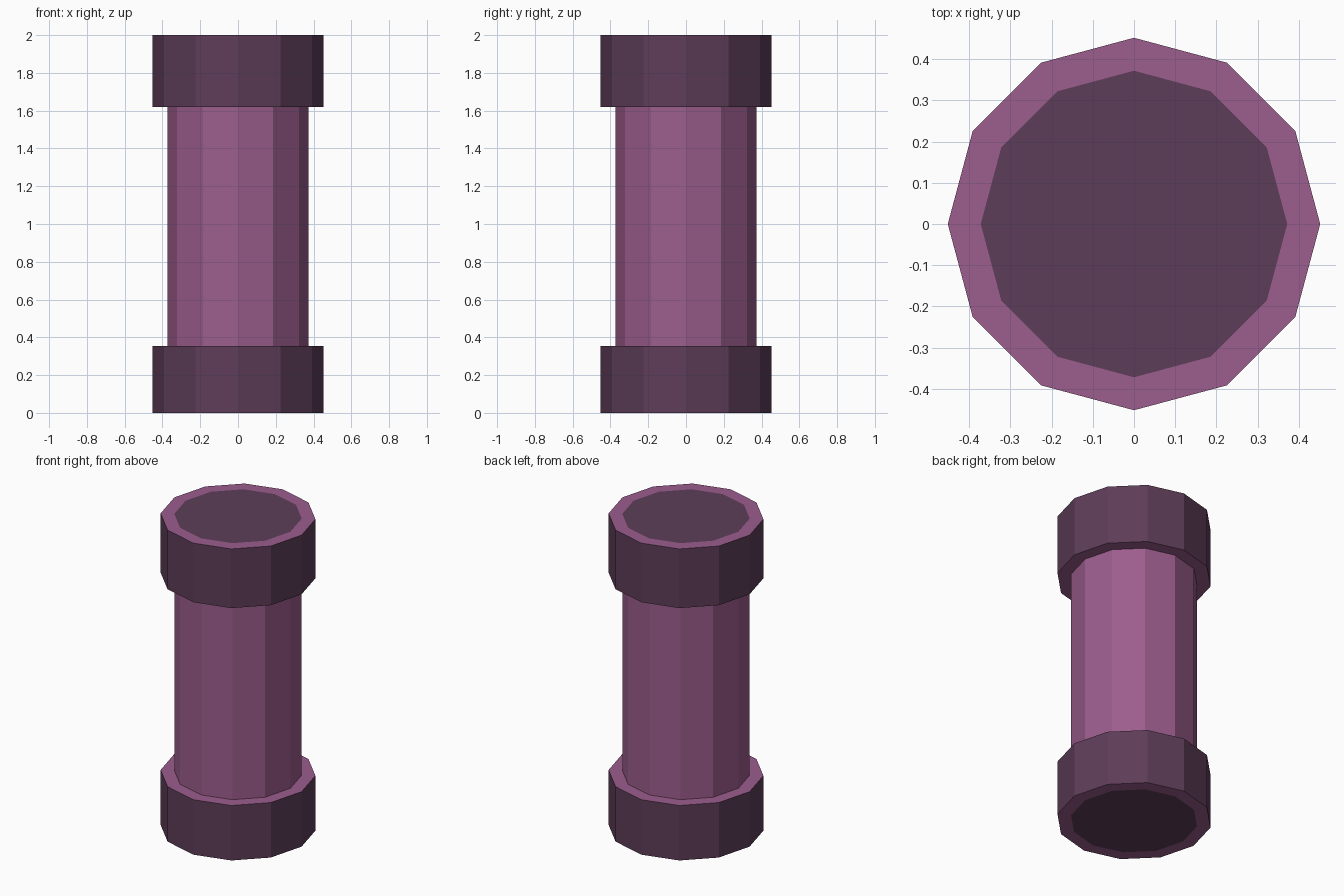
import bpy, bmesh, math

if "Cube" in bpy.data.objects:
    bpy.data.objects.remove(bpy.data.objects["Cube"])

SIDES = 12
R_OUT, R_IN = 0.452, 0.372
Z_LOW, Z_HIGH, Z_TOP = 0.353, 1.62, 2.0


def srgb(r, g, b):
    def lin(c):
        c /= 255
        return c / 12.92 if c <= 0.04045 else ((c + 0.055) / 1.055) ** 2.4
    return (lin(r), lin(g), lin(b), 1)


light = bpy.data.materials.new("light_plum")
light.diffuse_color = srgb(156, 93, 141)
light.use_nodes = True
light.node_tree.nodes["Principled BSDF"].inputs["Base Color"].default_value = light.diffuse_color
dark = bpy.data.materials.new("dark_plum")
dark.diffuse_color = srgb(93, 61, 88)
dark.use_nodes = True
dark.node_tree.nodes["Principled BSDF"].inputs["Base Color"].default_value = dark.diffuse_color


def lathe(name, profile, colours, cap_start=False, cap_end=False):
    """Faceted lathe: colours holds one index per band (0 light, 1 dark); caps are dark."""
    bm = bmesh.new()
    rings = []
    for r, z in profile:
        rings.append([bm.verts.new((r * math.cos(2 * math.pi * i / SIDES),
                                    r * math.sin(2 * math.pi * i / SIDES), z))
                      for i in range(SIDES)])
    for a, b, c in zip(rings, rings[1:], colours):
        for i in range(SIDES):
            j = (i + 1) % SIDES
            bm.faces.new((a[i], a[j], b[j], b[i])).material_index = c
    if cap_start:
        bm.faces.new(rings[0][::-1]).material_index = 1
    if cap_end:
        bm.faces.new(rings[-1]).material_index = 1
    me = bpy.data.meshes.new(name)
    bm.to_mesh(me)
    bm.free()
    me.materials.append(light)
    me.materials.append(dark)
    ob = bpy.data.objects.new(name, me)
    bpy.context.collection.objects.link(ob)


# Lower collar: dark bottom disc, light rims, dark wall
lathe("lower_collar", [(R_IN, 0), (R_OUT, 0), (R_OUT, Z_LOW), (R_IN, Z_LOW)],
      [0, 1, 0], cap_start=True)
# Shaft between the collars
lathe("shaft", [(R_IN, Z_LOW), (R_IN, Z_HIGH)], [0])
# Upper collar: light rims, dark wall, dark top disc
lathe("upper_collar", [(R_IN, Z_HIGH), (R_OUT, Z_HIGH), (R_OUT, Z_TOP), (R_IN, Z_TOP)],
      [0, 1, 0], cap_end=True)
